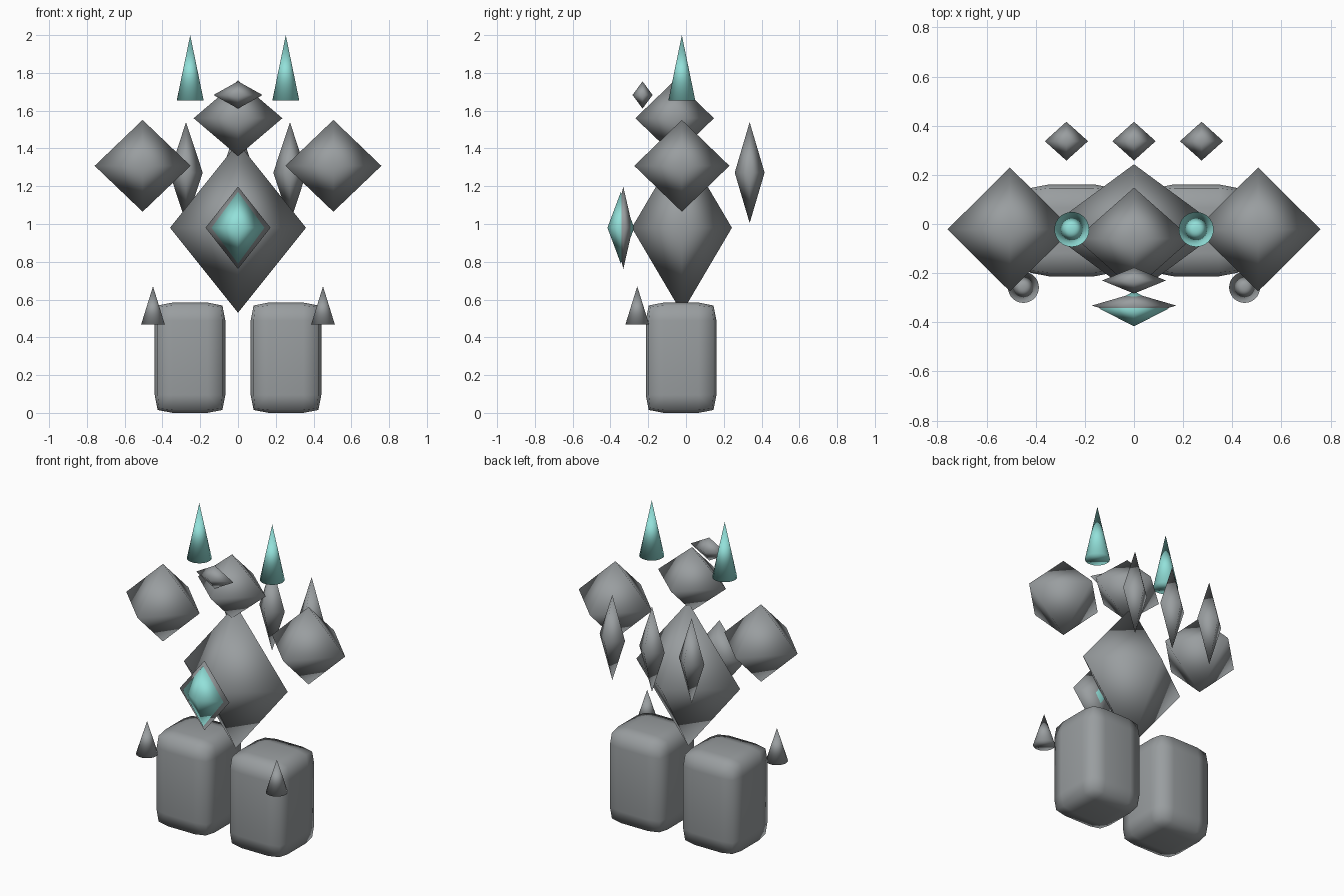
import bpy, bmesh
from mathutils import Matrix, Vector

cube = bpy.data.objects.get("Cube")
if cube:
    bpy.data.objects.remove(cube, do_unlink=True)


def make_material(name, rgb):
    mat = bpy.data.materials.new(name)
    mat.use_nodes = True
    mat.diffuse_color = (*rgb, 1)
    mat.node_tree.nodes["Principled BSDF"].inputs["Base Color"].default_value = (*rgb, 1)
    return mat


STONE = make_material("grey stone", (0.32, 0.34, 0.35))
GLOW = make_material("pale teal crystal", (0.29, 0.75, 0.70))


def finish(bm, name, mat, loc):
    """Turn a bmesh into a smooth shaded object."""
    bmesh.ops.recalc_face_normals(bm, faces=bm.faces)
    for face in bm.faces:
        face.smooth = True
    mesh = bpy.data.meshes.new(name)
    bm.to_mesh(mesh)
    bm.free()
    mesh.materials.append(mat)
    obj = bpy.data.objects.new(name, mesh)
    obj.location = loc
    bpy.context.collection.objects.link(obj)
    return obj


def crystal(name, loc, half, mat=STONE):
    """Octahedron with the given half sizes."""
    bm = bmesh.new()
    for axis in range(3):
        for sign in (-1, 1):
            tip = Vector((0, 0, 0))
            tip[axis] = sign * half[axis]
            bm.verts.new(tip)
    bmesh.ops.convex_hull(bm, input=bm.verts)
    return finish(bm, name, mat, loc)


def spike(name, loc, radius, height, mat=STONE):
    """Cone standing on loc."""
    bm = bmesh.new()
    bmesh.ops.create_cone(bm, cap_ends=True, segments=32, radius1=radius, radius2=0,
                          depth=height, matrix=Matrix.Translation((0, 0, height / 2)))
    return finish(bm, name, mat, loc)


def block(name, loc, size, bevel):
    """Box with softly rounded edges."""
    bm = bmesh.new()
    bmesh.ops.create_cube(bm, size=1, matrix=Matrix.Diagonal((*size, 1)))
    bmesh.ops.bevel(bm, geom=bm.edges[:], offset=bevel, segments=2, profile=0.7,
                    affect='EDGES')
    return finish(bm, name, STONE, loc)


# Torso, head and brow
crystal("torso", (0, -0.022, 0.98), (0.36, 0.265, 0.45))
crystal("head", (0, -0.06, 1.56), (0.235, 0.208, 0.2))
crystal("brow", (0, -0.23, 1.683), (0.13, 0.053, 0.072))

# Chest plate with glowing core
crystal("chest_plate", (0, -0.332, 0.98), (0.172, 0.05, 0.218))
crystal("chest_core", (0, -0.345, 0.98), (0.14, 0.071, 0.19), GLOW)

# Mirrored pairs
for side, s in (("left", 1), ("right", -1)):
    crystal(f"{side}_shoulder", (s * 0.505, -0.022, 1.308), (0.254, 0.252, 0.243))
    spike(f"{side}_horn", (s * 0.253, -0.022, 1.655), 0.071, 0.345, GLOW)
    spike(f"{side}_knee_spike", (s * 0.45, -0.258, 0.467), 0.063, 0.203)
    block(f"{side}_leg", (s * 0.254, -0.026, 0.292), (0.374, 0.374, 0.576 + 0.008), 0.095)

# Floating back crystals
for name, x in (("left", 0.275), ("middle", 0), ("right", -0.275)):
    crystal(f"{name}_back_crystal", (x, 0.337, 1.272), (0.088, 0.079, 0.267))
